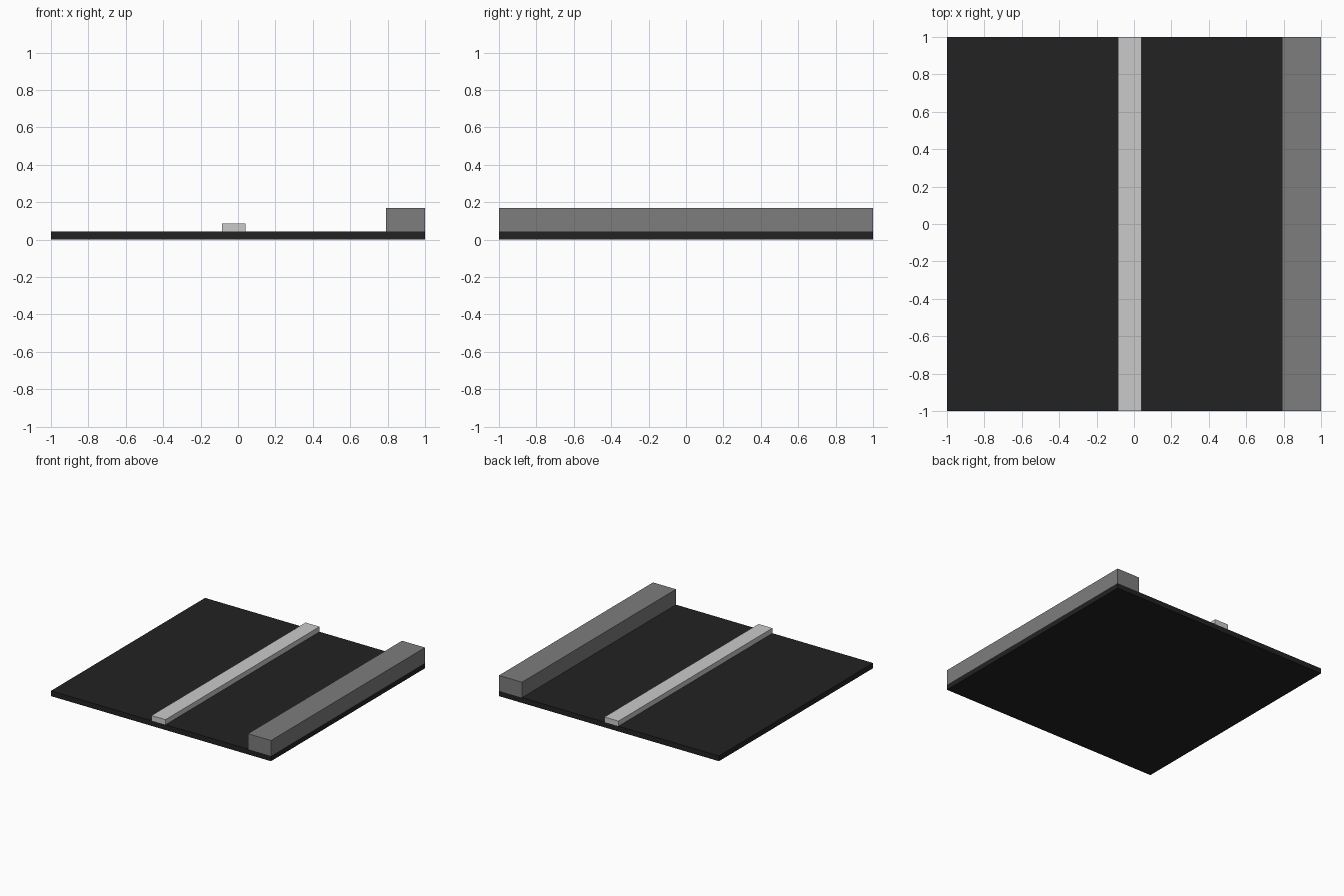
import bpy

if "Cube" in bpy.data.objects:
    bpy.data.objects.remove(bpy.data.objects["Cube"])


def material(name, grey):
    m = bpy.data.materials.new(name)
    m.diffuse_color = (grey, grey, grey, 1)
    m.use_nodes = True
    m.node_tree.nodes["Principled BSDF"].inputs["Base Color"].default_value = m.diffuse_color
    return m


def box(name, x0, x1, z0, z1, mat):
    """Full-length strip running along y."""
    bpy.ops.mesh.primitive_cube_add(size=1, location=((x0 + x1) / 2, 0, (z0 + z1) / 2))
    ob = bpy.context.object
    ob.name = name
    ob.scale = (x1 - x0, 2, z1 - z0)
    bpy.ops.object.transform_apply(location=False, rotation=False, scale=True)
    ob.data.materials.append(mat)
    return ob


SLAB_TOP = 0.043

# Dark road slab, pale centre strip and raised kerb on the right edge
box("road_slab", -1, 1, 0, SLAB_TOP, material("asphalt black", 0.016))
box("centre_strip", -0.086, 0.041, SLAB_TOP, 0.085, material("light grey", 0.59))
box("kerb", 0.791, 1, SLAB_TOP, 0.17, material("mid grey", 0.205))
